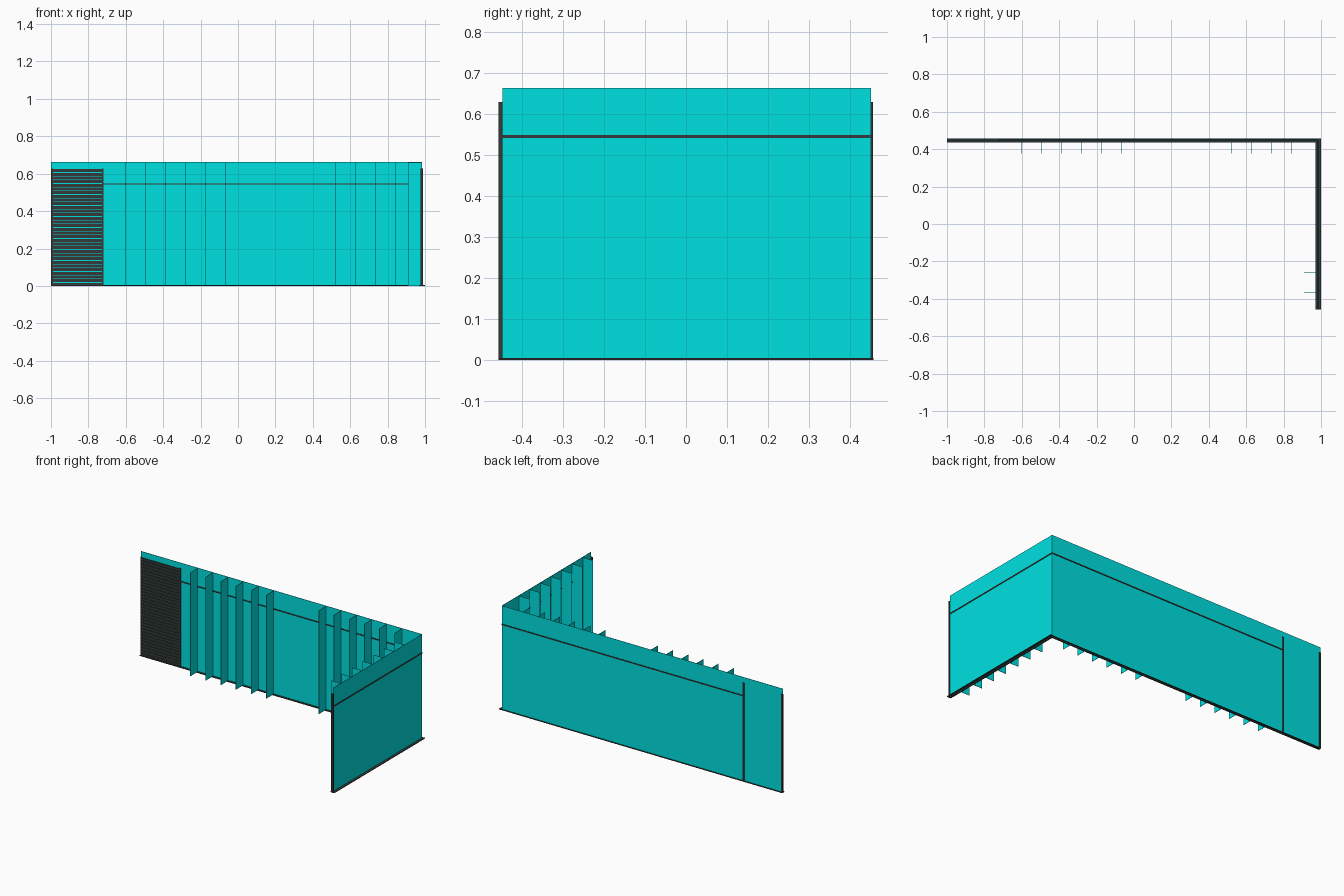
import bpy, bmesh
from mathutils import Matrix, Vector

if "Cube" in bpy.data.objects:
    bpy.data.objects.remove(bpy.data.objects["Cube"])


def material(name, rgb):
    m = bpy.data.materials.new(name)
    m.diffuse_color = (*rgb, 1)
    m.use_nodes = True
    m.node_tree.nodes["Principled BSDF"].inputs["Base Color"].default_value = m.diffuse_color
    return m


CYAN = material("cyan_panel", (0.0, 0.75, 0.75))
DARK = material("dark_trim", (0.035, 0.04, 0.04))


def boxes(name, mat, spans):
    """One object made of boxes, each given as (x0, x1, y0, y1, z0, z1)."""
    bm = bmesh.new()
    for x0, x1, y0, y1, z0, z1 in spans:
        size = Matrix.Diagonal((x1 - x0, y1 - y0, z1 - z0, 1))
        mid = Vector((x0 + x1, y0 + y1, z0 + z1)) / 2
        bmesh.ops.create_cube(bm, size=1, matrix=Matrix.Translation(mid) @ size)
    mesh = bpy.data.meshes.new(name)
    bm.to_mesh(mesh)
    bm.free()
    mesh.materials.append(mat)
    ob = bpy.data.objects.new(name, mesh)
    bpy.context.collection.objects.link(ob)
    return ob


TOP, TRIM_TOP = 0.663, 0.628
WX, WY = 0.983, 0.45        # centre planes of the side and back walls
T = 0.001                   # half thickness of sheet panels
F = 0.006                   # half thickness of the trim
DEPTH = 0.073               # rib depth
PITCH = 0.107

# Wall sheets
boxes("back_wall", CYAN, [(-1, WX, WY - T, WY + T, 0, TOP)])
boxes("side_wall", CYAN, [(WX - T, WX + T, -0.447, WY, 0, TOP)])

# Ribs on the inner faces
back_x = [s + i * PITCH for s in (-0.6, 0.305) for i in range(6)]
boxes("back_ribs", CYAN, [(x - T, x + T, WY - DEPTH, WY, 0, TOP - 0.003) for x in back_x])
side_y = [0.278 - i * PITCH for i in range(7)]
boxes("side_ribs", CYAN, [(WX - DEPTH, WX, y - T, y + T, 0, TOP - 0.003) for y in side_y])

# Floor tracks under both walls
boxes("floor_track", DARK, [(-1, 1, WY - 0.014, WY + 0.007, 0, 0.004),
                            (WX - 0.012, 1, -0.457, WY - 0.014, 0, 0.004)])

# Upright trims at the wall ends and beside the slats
boxes("upright_trims", DARK, [(-1, -0.99, WY - F, WY + F, 0, TRIM_TOP),
                              (-0.728, -0.718, WY - F, WY + F, 0, TRIM_TOP),
                              (WX - F, WX + F, -0.457, -0.447, 0, TRIM_TOP)])

# Horizontal strips near the top
boxes("top_strips", DARK, [(-0.72, WX, WY - 0.004, WY + 0.004, 0.541, 0.548),
                           (WX - 0.004, WX + 0.004, -0.447, WY, 0.541, 0.548)])

# Slatted panel on the inner face at the left end
N = 32
step = TRIM_TOP / N
boxes("slats", DARK, [(-0.99, -0.728, WY - F, WY - T, i * step, i * step + 0.82 * step)
                      for i in range(N)])
